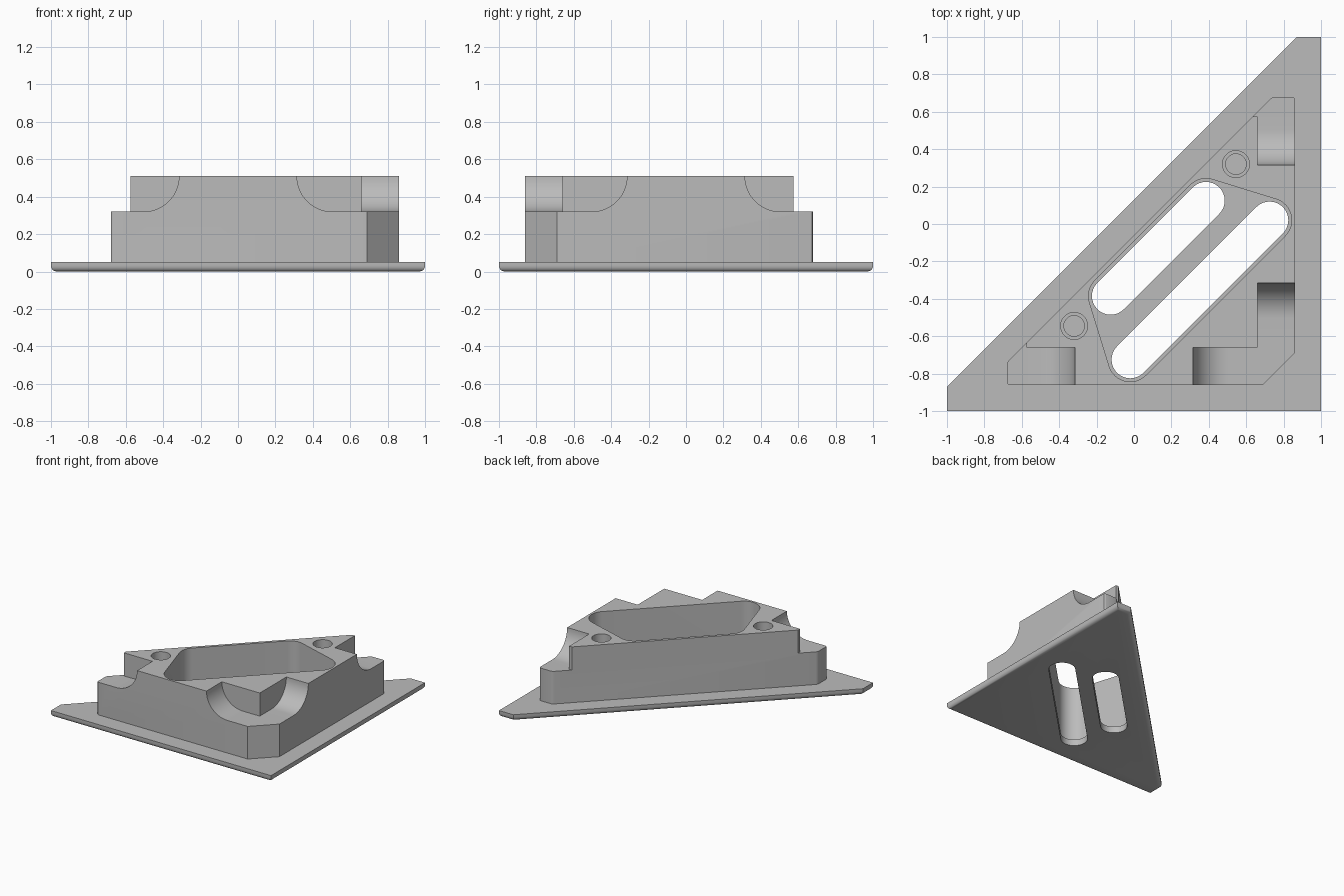
import bpy, bmesh
from math import cos, sin, pi, radians
from mathutils import Vector

if "Cube" in bpy.data.objects:
    bpy.data.objects.remove(bpy.data.objects["Cube"])

grey = bpy.data.materials.new("plain_grey")
grey.use_nodes = True
grey.diffuse_color = (0.5, 0.5, 0.5, 1)
grey.node_tree.nodes["Principled BSDF"].inputs["Base Color"].default_value = (0.5, 0.5, 0.5, 1)


def prism(name, outline, low, high, place=lambda u, v, w: (u, v, w), round_bottom=0, round_ends=()):
    """Extrude a closed outline from low to high, with optional rounded edges."""
    bm = bmesh.new()
    rings = [[bm.verts.new(place(u, v, w)) for u, v in outline] for w in (low, high)]
    n = len(outline)
    bm.faces.new(rings[0])
    bm.faces.new(rings[1])
    for i in range(n):
        j = (i + 1) % n
        bm.faces.new((rings[0][i], rings[0][j], rings[1][j], rings[1][i]))
    bmesh.ops.recalc_face_normals(bm, faces=bm.faces)
    if round_ends:
        edges = [bm.edges.get((rings[0][i], rings[1][i])) for i in round_ends]
        bmesh.ops.bevel(bm, geom=edges, offset=0.015, segments=3, profile=0.5, affect='EDGES')
    if round_bottom:
        edges = [bm.edges.get((rings[0][i], rings[0][(i + 1) % n])) for i in range(n)]
        bmesh.ops.bevel(bm, geom=edges, offset=round_bottom, segments=4, profile=0.5, affect='EDGES')
    mesh = bpy.data.meshes.new(name)
    bm.to_mesh(mesh)
    bm.free()
    mesh.materials.append(grey)
    obj = bpy.data.objects.new(name, mesh)
    bpy.context.collection.objects.link(obj)
    return obj


def arc(center, radius, start, end, steps=16):
    return [(center[0] + radius * cos(start + (end - start) * i / steps),
             center[1] + radius * sin(start + (end - start) * i / steps)) for i in range(steps + 1)]


def circle(center, radius):
    return arc(center, radius, 0, 2 * pi, 40)[:-1]


def hull(centers, radius):
    """Rounded outline around counter-clockwise circle centres."""
    points, n = [], len(centers)
    for i, c in enumerate(centers):
        before = Vector(c) - Vector(centers[i - 1])
        after = Vector(centers[(i + 1) % n]) - Vector(c)
        start = Vector((before.y, -before.x))
        end = Vector((after.y, -after.x))
        a = math_angle(start)
        turn = (math_angle(end) - a) % (2 * pi)
        points += arc(c, radius, a, a + turn)
    return points


def math_angle(v):
    return -Vector((1, 0)).angle_signed(v)


def cut(target, cutter):
    mod = target.modifiers.new("cut", 'BOOLEAN')
    mod.operation = 'DIFFERENCE'
    mod.solver = 'EXACT'
    mod.object = cutter
    bpy.context.view_layer.objects.active = target
    bpy.ops.object.modifier_apply(modifier=mod.name)
    bpy.data.objects.remove(cutter)


def flip(p):
    """Mirror across the part's diagonal symmetry line."""
    return (-p[1], -p[0])


# Main solids
base_plate = prism("base_plate", [(-1, -1), (1, -1), (1, 1), (0.87, 1), (-1, -0.87)],
                   0, 0.052, round_bottom=0.03)
body = prism("body", [(-0.68, -0.86), (0.69, -0.86), (0.86, -0.69), (0.86, 0.68), (0.74, 0.68), (-0.68, -0.74)],
             0.045, 0.51, round_ends=(0, 3, 4, 5))

# Two slots through the plate, one common pocket through the body
inner = (0.385, 0.125)
outer = (0.725, 0.02)
for end in (inner, outer):
    cut(base_plate, prism("slot_cutter", hull([flip(end), end], 0.1), -0.2, 0.3))
cut(body, prism("pocket_cutter", hull([flip(outer), outer, inner, flip(inner)], 0.118), -0.1, 0.7))

# Stepped screw holes
hole = (0.545, 0.32)
for spot in (hole, flip(hole)):
    cut(body, prism("hole_cutter", circle(spot, 0.072), 0.27, 0.7))
    cut(body, prism("hole_cutter", circle(spot, 0.055), 0.1, 0.4))

# Curved notches along both straight walls
notch = [(0.315, 0.6)] + arc((0.505, 0.51), 0.19, pi, 1.5 * pi) + [(1.1, 0.32), (1.1, 0.6)]
for side in (-1, 1):
    cut(body, prism("notch_cutter", notch, -1.1, -0.66, lambda u, z, w: (side * u, w, z)))
    cut(body, prism("notch_cutter", notch, -1.1, -0.66, lambda u, z, w: (-w, -side * u, z)))

# Trimmed tips beside the end notches
tip = [(-1.1, -1.1), (-0.575, -1.1), (-0.575, -0.5), (-1.1, -0.5)]
for outline in (tip, [flip(p) for p in tip]):
    cut(body, prism("tip_cutter", outline, 0.32, 0.7))

for obj in (base_plate, body):
    bpy.ops.object.select_all(action='DESELECT')
    obj.select_set(True)
    bpy.context.view_layer.objects.active = obj
    bpy.ops.object.shade_smooth_by_angle(angle=radians(30))
